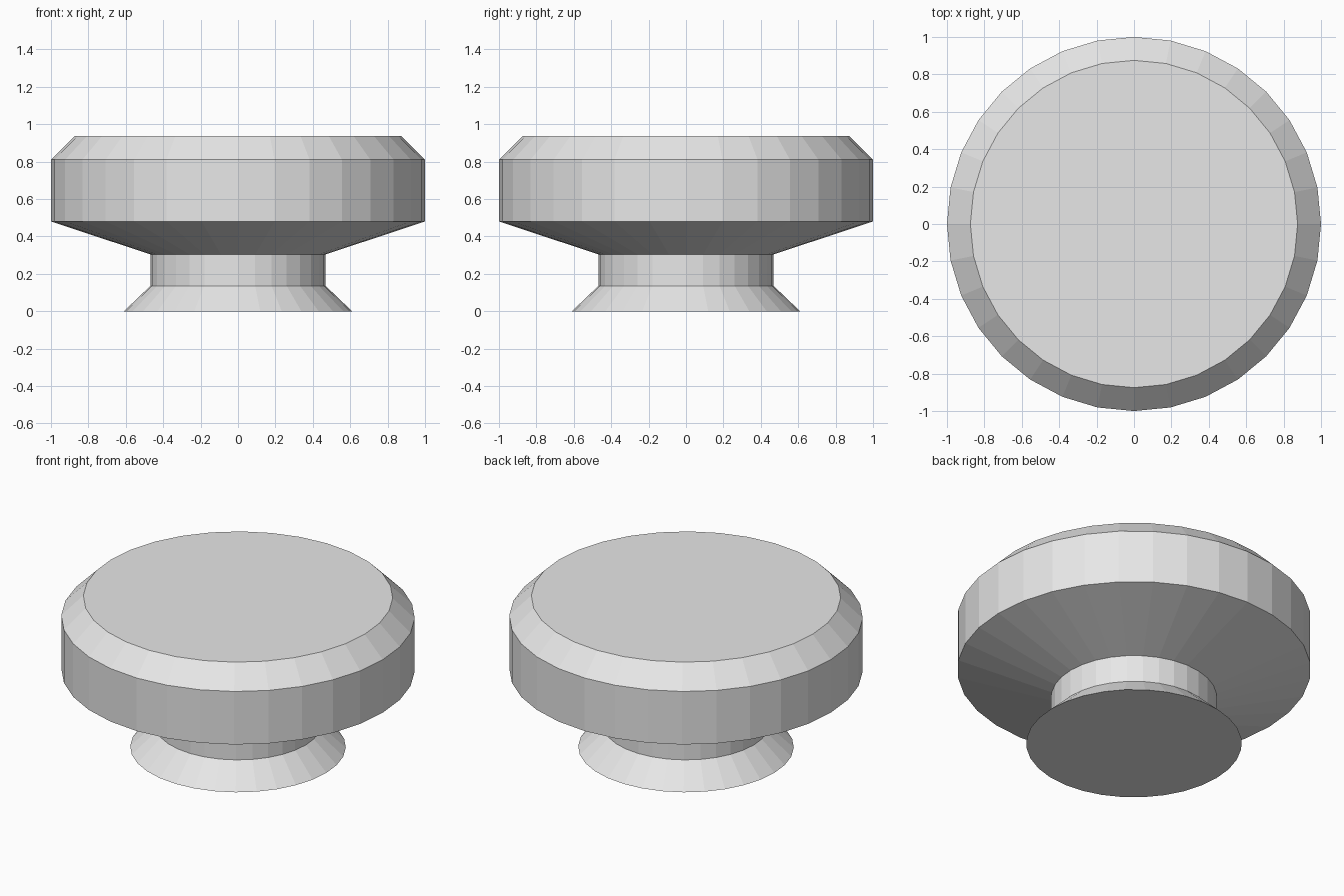
import bpy
import bmesh
from math import cos, sin, tau

SIDES = 32

cube = bpy.data.objects.get("Cube")
if cube:
    bpy.data.objects.remove(cube, do_unlink=True)

# Plain grey material
grey = bpy.data.materials.new("light grey")
grey.use_nodes = True
colour = (0.8, 0.8, 0.8, 1.0)
grey.diffuse_color = colour
grey.node_tree.nodes["Principled BSDF"].inputs["Base Color"].default_value = colour


def turned_part(name, profile):
    """Revolve (radius, height) points, bottom to top, into a closed flat-faced solid."""
    bm = bmesh.new()
    rings = [[bm.verts.new((r * cos(tau * i / SIDES), r * sin(tau * i / SIDES), z))
              for i in range(SIDES)] for r, z in profile]
    for low, high in zip(rings, rings[1:]):
        for i in range(SIDES):
            j = (i + 1) % SIDES
            bm.faces.new((low[i], low[j], high[j], high[i]))
    bm.faces.new(rings[0][::-1])
    bm.faces.new(rings[-1])
    mesh = bpy.data.meshes.new(name)
    bm.to_mesh(mesh)
    bm.free()
    mesh.materials.append(grey)
    obj = bpy.data.objects.new(name, mesh)
    bpy.context.collection.objects.link(obj)
    return obj


# Knob: flared foot, straight neck, tapered underside, drum and bevelled top
turned_part("knob", [
    (0.61, 0.0),
    (0.468, 0.136),
    (0.468, 0.304),
    (1.0, 0.48),
    (1.0, 0.811),
    (0.875, 0.936),
])
